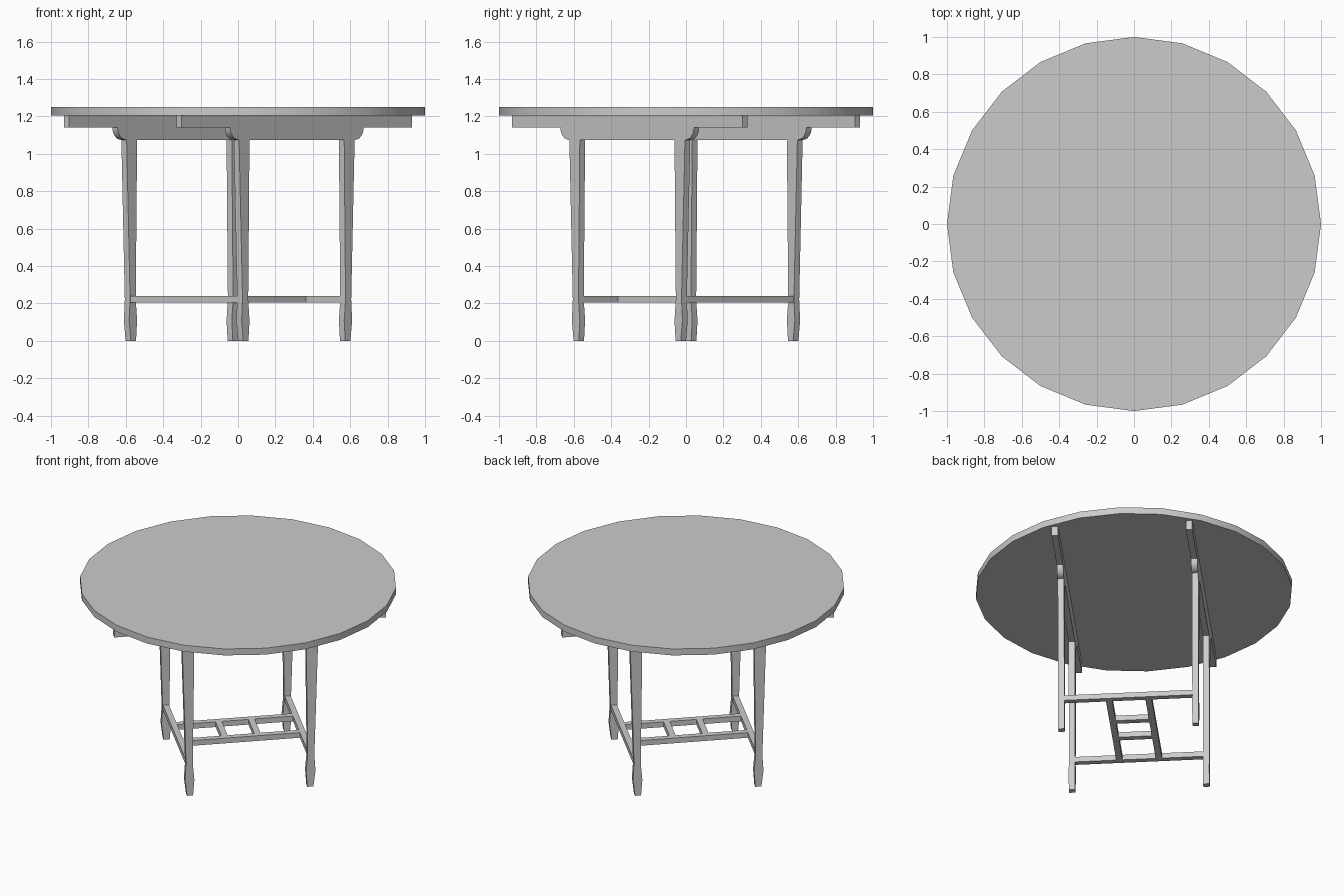
import bpy
import bmesh
import math
from mathutils import Matrix

cube = bpy.data.objects.get("Cube")
if cube:
    bpy.data.objects.remove(cube, do_unlink=True)

grey = bpy.data.materials.new("plain_grey")
grey.use_nodes = True
colour = (0.6, 0.6, 0.6, 1)
grey.diffuse_color = colour
grey.node_tree.nodes["Principled BSDF"].inputs["Base Color"].default_value = colour

TURN = Matrix.Rotation(math.radians(45), 4, 'Z')   # base stands diagonally under the top
THICK = 0.04                                       # timber thickness
SIDE = 0.425                                       # distance of the leg frames from the middle


def finish(name, bm, turn=True):
    bmesh.ops.recalc_face_normals(bm, faces=bm.faces)
    mesh = bpy.data.meshes.new(name)
    if turn:
        bm.transform(TURN)
    bm.to_mesh(mesh)
    bm.free()
    mesh.materials.append(grey)
    obj = bpy.data.objects.new(name, mesh)
    bpy.context.collection.objects.link(obj)
    bpy.ops.object.select_all(action='DESELECT')
    obj.select_set(True)
    bpy.context.view_layer.objects.active = obj
    bpy.ops.object.shade_smooth_by_angle(angle=math.radians(30))


def board(name, profile, y):
    """Extrude an upright (x, z) profile to the timber thickness."""
    bm = bmesh.new()
    face = bm.faces.new([bm.verts.new((x, y - THICK / 2, z)) for x, z in profile])
    out = bmesh.ops.extrude_face_region(bm, geom=[face])
    moved = [v for v in out["geom"] if isinstance(v, bmesh.types.BMVert)]
    bmesh.ops.translate(bm, verts=moved, vec=(0, THICK, 0))
    finish(name, bm)


def bar(name, x, y, length_x, length_y):
    """Horizontal stretcher bar."""
    bm = bmesh.new()
    bmesh.ops.create_cube(bm, size=1, matrix=Matrix.Translation((x, y, 0.222))
                          @ Matrix.Diagonal((length_x, length_y, 0.036, 1)))
    finish(name, bm)


# Round top
bm = bmesh.new()
bmesh.ops.create_cone(bm, cap_ends=True, segments=24, radius1=1, radius2=1, depth=0.045,
                      matrix=Matrix.Translation((0, 0, 1.2275)))
finish("table_top", bm, turn=False)

# Support rail with rounded shoulders, drawn as a half and mirrored
half = [(0.871, 1.205), (0.871, 1.14)]
for i in range(7):
    a = math.radians(90 * i / 6)
    half.append((0.44 + 0.065 * math.cos(a), 1.14 - 0.065 * math.sin(a)))
rail = half + [(-x, z) for x, z in reversed(half)]

# Tapered leg with a slightly swollen foot
leg = [(0.366, 0), (0.358, 0.11), (0.368, 0.22), (0.358, 1.075),
       (0.437, 1.075), (0.411, 0.22), (0.418, 0.11), (0.405, 0)]

for side, y in (("front", -SIDE), ("back", SIDE)):
    board(side + "_support_rail", rail, y)
    for end, s in (("left", 1), ("right", -1)):
        board(f"{side}_{end}_leg", [(s * x, z) for x, z in leg], y)

# Stretchers: end bars between legs, two long bars, two short rungs
for end, s in (("left", 1), ("right", -1)):
    bar(end + "_end_stretcher", s * 0.39, 0, 0.038, 2 * SIDE - THICK)
    bar(end + "_rung", s * 0.105, 0, THICK, 0.21)
for side, s in (("front", -1), ("back", 1)):
    bar(side + "_long_stretcher", 0, s * 0.125, 0.742, THICK)
